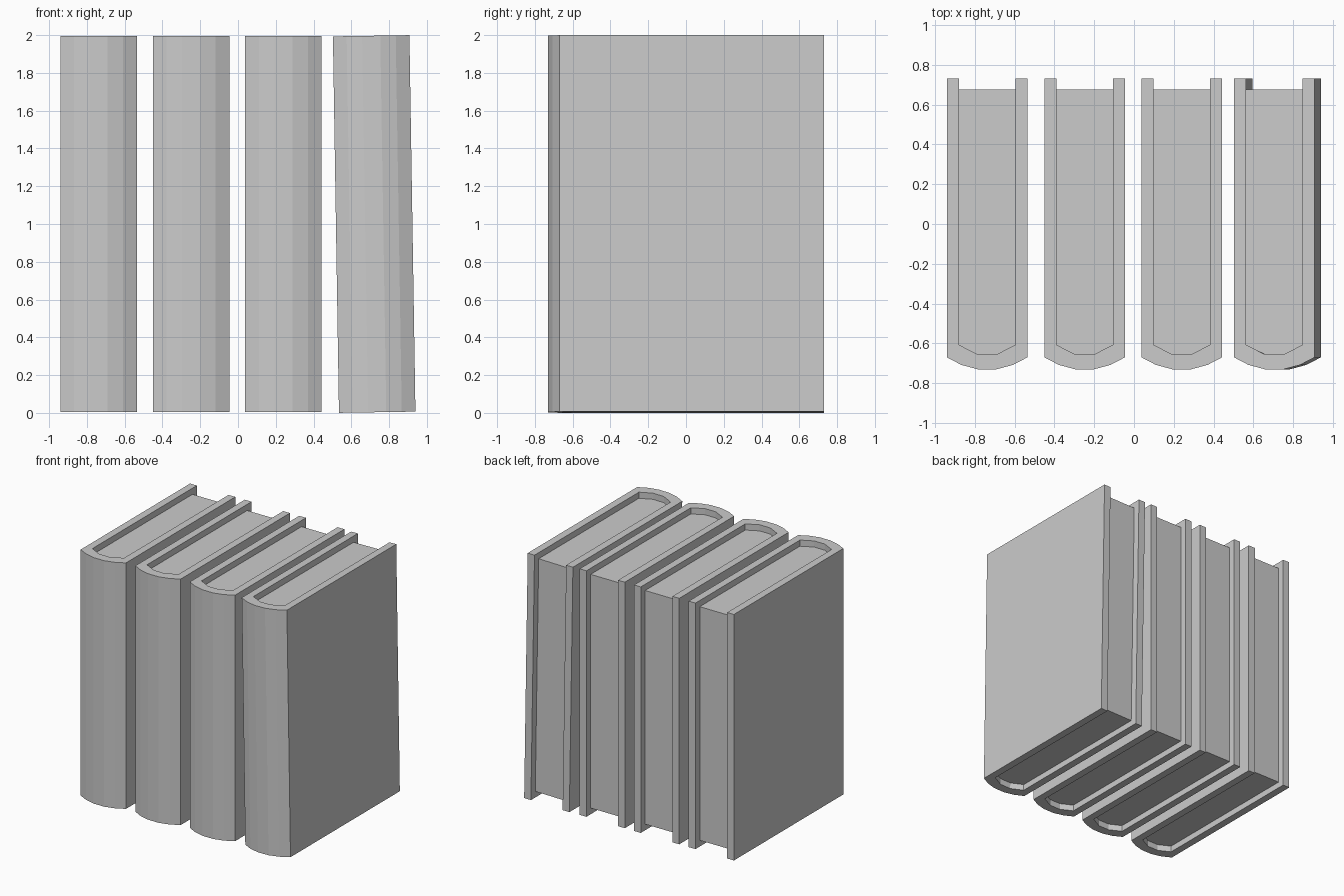
import bpy
import bmesh

cube = bpy.data.objects.get("Cube")
if cube:
    bpy.data.objects.remove(cube, do_unlink=True)

GREY = (0.6, 0.6, 0.6, 1.0)
grey = bpy.data.materials.new("plain grey")
grey.use_nodes = True
grey.diffuse_color = GREY
grey.node_tree.nodes["Principled BSDF"].inputs["Base Color"].default_value = GREY

HEIGHT = 1.993
BACK = 0.73      # rear edge of the boards
PAGE_BACK = 0.675
RECESS = 0.05    # how far the pages sit below the cover edge


def mirrored(half):
    """Complete a left-hand profile with its mirror image."""
    return half + [(-x, y) for x, y in reversed(half)]


def prism(name, strips, height):
    """Extrude plan-view polygons that share edges into one solid."""
    bm = bmesh.new()
    for strip in strips:
        bm.faces.new([bm.verts.new((x, y, -height / 2)) for x, y in strip])
    bmesh.ops.remove_doubles(bm, verts=bm.verts, dist=0.0001)
    out = bmesh.ops.extrude_face_region(bm, geom=bm.faces[:], use_keep_orig=True)
    top = [v for v in out["geom"] if isinstance(v, bmesh.types.BMVert)]
    bmesh.ops.translate(bm, verts=top, vec=(0, 0, height))
    bmesh.ops.recalc_face_normals(bm, faces=bm.faces)
    mesh = bpy.data.meshes.new(name)
    bm.to_mesh(mesh)
    bm.free()
    mesh.materials.append(grey)
    obj = bpy.data.objects.new(name, mesh)
    bpy.context.collection.objects.link(obj)
    return obj


# Plan profiles: faceted rounded spine outside, simpler hollow inside
outer = mirrored([(-0.2025, BACK), (-0.2025, -0.67), (-0.13, -0.708), (-0.048, -0.73)])
inner_half = [(-0.142, -0.607), (-0.048, -0.655)]
inner = mirrored([(-0.142, BACK)] + inner_half)
pages = mirrored([(-0.142, PAGE_BACK)] + inner_half)
cover = outer + inner[::-1]

# Four books in a row, the last one leaning slightly
for number, (x, lean) in enumerate([(-0.738, 0), (-0.248, 0), (0.24, 0), (0.721, -0.016)], 1):
    for part, profile, height in [("cover", cover, HEIGHT),
                                  ("pages", pages, HEIGHT - 2 * RECESS)]:
        obj = prism(f"book_{number}_{part}", [profile], height)
        obj.location = (x, 0, 1)
        obj.rotation_euler.y = lean
